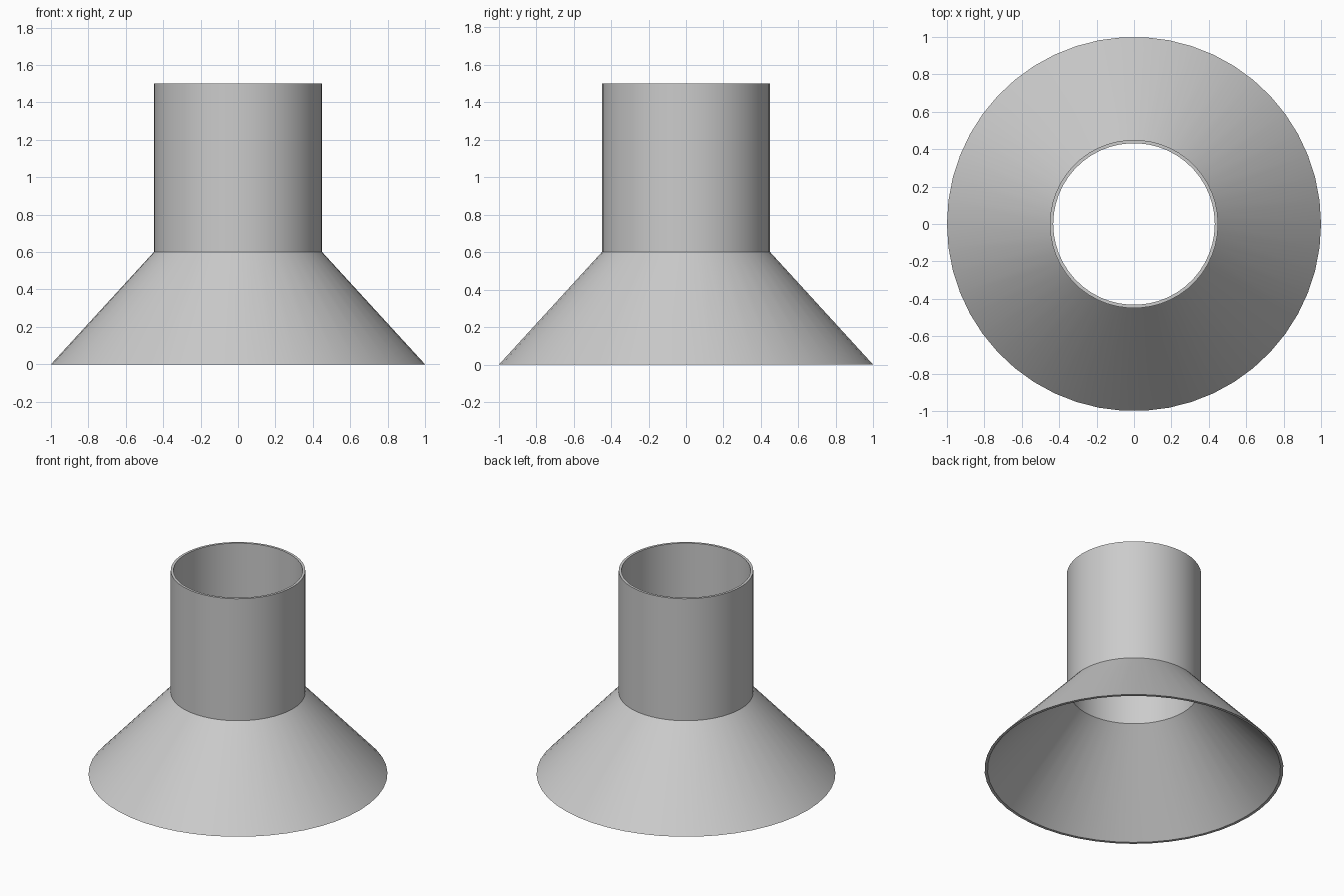
import bpy
import bmesh
import math

SIDES = 50

cube = bpy.data.objects.get("Cube")
if cube:
    bpy.data.objects.remove(cube, do_unlink=True)

# Single grey material
grey = bpy.data.materials.new("plain grey")
grey.use_nodes = True
colour = (0.6, 0.6, 0.6, 1)
grey.diffuse_color = colour
grey.node_tree.nodes["Principled BSDF"].inputs["Base Color"].default_value = colour


def lathe(name, profile):
    """Revolve a closed (radius, height) profile around the z axis."""
    bm = bmesh.new()
    rings = []
    for i in range(SIDES):
        a = math.tau * i / SIDES
        rings.append([bm.verts.new((r * math.cos(a), r * math.sin(a), z))
                      for r, z in profile])
    count = len(profile)
    for i, ring in enumerate(rings):
        following = rings[(i + 1) % SIDES]
        for j in range(count):
            k = (j + 1) % count
            bm.faces.new((ring[j], following[j], following[k], ring[k]))
    bmesh.ops.recalc_face_normals(bm, faces=bm.faces)
    mesh = bpy.data.meshes.new(name)
    bm.to_mesh(mesh)
    bm.free()
    mesh.materials.append(grey)
    obj = bpy.data.objects.new(name, mesh)
    bpy.context.collection.objects.link(obj)
    bpy.ops.object.select_all(action='DESELECT')
    obj.select_set(True)
    bpy.context.view_layer.objects.active = obj
    bpy.ops.object.shade_smooth_by_angle(angle=math.radians(30))
    return obj


# Hollow pipe and flared skirt in one thin wall
lathe("flared_pipe", [(1.0, 0), (0.45, 0.6), (0.45, 1.5),
                      (0.432, 1.5), (0.432, 0.6), (0.98, 0)])
